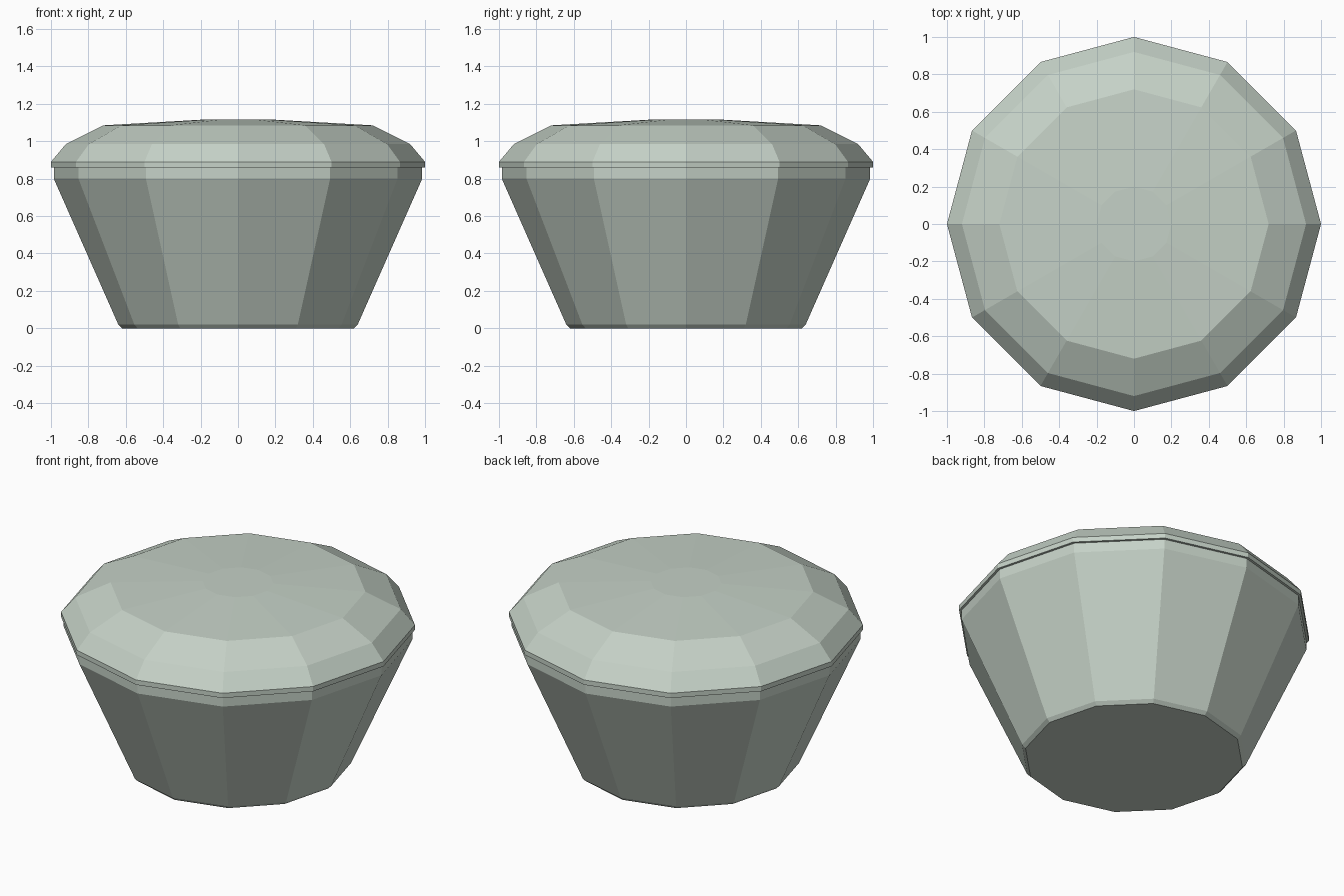
import bpy, bmesh, math

if "Cube" in bpy.data.objects:
    bpy.data.objects.remove(bpy.data.objects["Cube"])

SIDES = 12

mat = bpy.data.materials.new("pale_grey_green")
mat.diffuse_color = (0.56, 0.64, 0.57, 1)
mat.use_nodes = True
mat.node_tree.nodes["Principled BSDF"].inputs["Base Color"].default_value = mat.diffuse_color


def lathe(name, profile):
    """Closed faceted solid from (radius, height) rings, bottom to top."""
    bm = bmesh.new()
    rings = [[bm.verts.new((r * math.cos(2 * math.pi * i / SIDES),
                            r * math.sin(2 * math.pi * i / SIDES), z))
              for i in range(SIDES)] for r, z in profile]
    for low, high in zip(rings, rings[1:]):
        for i in range(SIDES):
            j = (i + 1) % SIDES
            bm.faces.new((low[i], low[j], high[j], high[i]))
    bm.faces.new(rings[0][::-1])
    bm.faces.new(rings[-1])
    mesh = bpy.data.meshes.new(name)
    bm.to_mesh(mesh)
    bm.free()
    mesh.materials.append(mat)
    obj = bpy.data.objects.new(name, mesh)
    bpy.context.collection.objects.link(obj)
    return obj


# Tapered bowl with a small foot bevel and an upright rim
lathe("bowl", [(0.62, 0), (0.64, 0.02), (0.985, 0.80), (0.985, 0.86)])

# Overhanging domed lid with a thin upright edge
lathe("lid", [(1.0, 0.86), (1.0, 0.89), (0.92, 0.985), (0.72, 1.085), (0.2, 1.115)])
